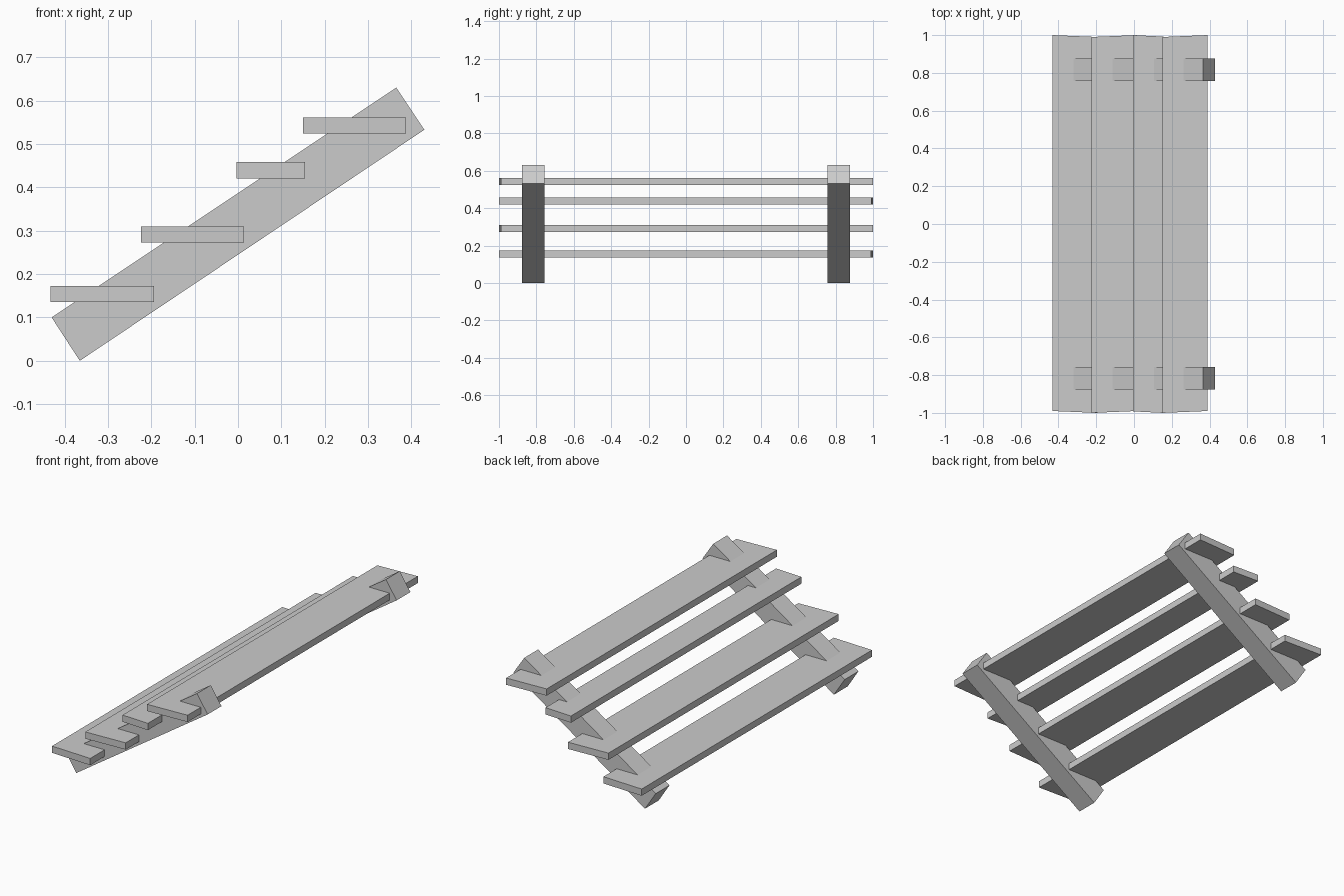
import bpy
import bmesh

cube = bpy.data.objects.get("Cube")
if cube:
    bpy.data.objects.remove(cube, do_unlink=True)

grey = bpy.data.materials.new("light grey")
grey.use_nodes = True
grey.diffuse_color = (0.6, 0.6, 0.6, 1)
grey.node_tree.nodes["Principled BSDF"].inputs["Base Color"].default_value = (0.6, 0.6, 0.6, 1)


def prism(name, outline, direction):
    """Flat outline extruded along a direction."""
    bm = bmesh.new()
    face = bm.faces.new([bm.verts.new(p) for p in outline])
    extruded = bmesh.ops.extrude_face_region(bm, geom=[face])["geom"]
    moved = [v for v in extruded if isinstance(v, bmesh.types.BMVert)]
    bmesh.ops.translate(bm, verts=moved, vec=direction)
    bmesh.ops.recalc_face_normals(bm, faces=bm.faces)
    mesh = bpy.data.meshes.new(name)
    bm.to_mesh(mesh)
    bm.free()
    mesh.materials.append(grey)
    obj = bpy.data.objects.new(name, mesh)
    bpy.context.collection.objects.link(obj)


# Sloping rails that carry the treads
rail = [(-0.43, 0.10), (-0.365, 0), (0.43, 0.533), (0.365, 0.63)]
for side, y in (("front", -0.876), ("back", 0.757)):
    prism(side + "_rail", [(x, y, z) for x, z in rail], (0, 0.119, 0))

# Level treads: left edge, right edge, underside, slant of the ends
treads = [
    ("bottom_tread", -0.432, -0.194, 0.136, -0.01),
    ("lower_tread", -0.224, 0.014, 0.273, 0.01),
    ("upper_tread", -0.004, 0.155, 0.421, -0.008),
    ("top_tread", 0.15, 0.388, 0.524, 0.01),
]
for name, x0, x1, z, slant in treads:
    half, skew = 1 - abs(slant) / 2, slant / 2
    outline = [(x0, -half - skew, z), (x1, -half + skew, z),
               (x1, half + skew, z), (x0, half - skew, z)]
    prism(name, outline, (0, 0, 0.037))
